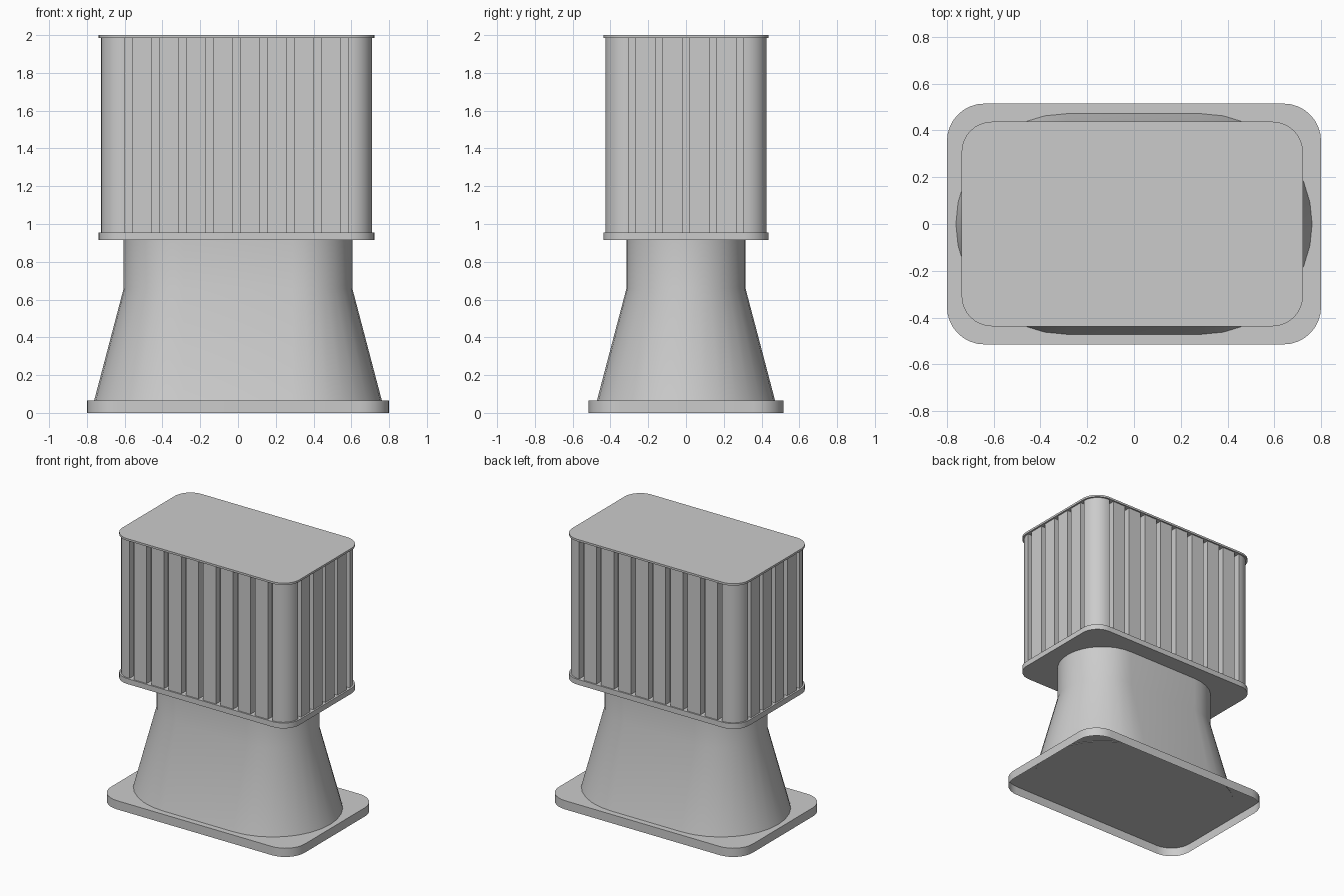
import bpy, bmesh
from math import sin, cos, pi

if "Cube" in bpy.data.objects:
    bpy.data.objects.remove(bpy.data.objects["Cube"])


def rounded_rect(hx, hy, r, cx=0.0, seg=8):
    """Counter-clockwise rounded rectangle, one list of points per corner."""
    corners = []
    for k, (sx, sy) in enumerate([(1, 1), (-1, 1), (-1, -1), (1, -1)]):
        corners.append([(cx + sx * (hx - r) + r * cos(k * pi / 2 + i * pi / 2 / seg),
                         sy * (hy - r) + r * sin(k * pi / 2 + i * pi / 2 / seg))
                        for i in range(seg + 1)])
    return corners


def flat(corners):
    return [p for c in corners for p in c]


def stadium(half_len, r, seg=16):
    """Counter-clockwise slot shape with round ends in x."""
    pts = []
    for s in (1, -1):
        for i in range(seg + 1):
            a = -pi / 2 + pi * i / seg
            pts.append((s * (half_len + r * cos(a)), s * r * sin(a)))
    return pts


def loft(name, sections, bottom=True, top=True):
    """Join (outline, z) sections that share a point count."""
    bm = bmesh.new()
    rings = [[bm.verts.new((x, y, z)) for x, y in pts] for pts, z in sections]
    for a, b in zip(rings, rings[1:]):
        n = len(a)
        for i in range(n):
            j = (i + 1) % n
            bm.faces.new((a[i], a[j], b[j], b[i]))
    if bottom:
        bm.faces.new(rings[0][::-1])
    if top:
        bm.faces.new(rings[-1])
    mesh = bpy.data.meshes.new(name)
    bm.to_mesh(mesh)
    bm.free()
    obj = bpy.data.objects.new(name, mesh)
    bpy.context.collection.objects.link(obj)
    bpy.context.view_layer.objects.active = obj
    bpy.ops.object.select_all(action='DESELECT')
    obj.select_set(True)
    bpy.ops.object.shade_smooth_by_angle(angle=pi / 6)
    return obj


CX = -0.0075      # the upper box sits slightly off centre

# Base plate, open underneath
base = flat(rounded_rect(0.80, 0.515, 0.16))
loft("base_plate", [(base, 0.0), (base, 0.065)], bottom=False)

# Flared foot narrowing to a straight neck
loft("flared_neck", [(stadium(0.29, 0.473), 0.06), (stadium(0.29, 0.315), 0.66),
                     (stadium(0.29, 0.315), 0.93)])

# Flange and lid around the grooved box
rim = flat(rounded_rect(0.73, 0.4375, 0.13, CX))
loft("lower_flange", [(rim, 0.915), (rim, 0.955)])
loft("top_lid", [(rim, 1.985), (rim, 2.0)])

# Grooved box: rounded outline with square notches on every side
HX, HY, DEPTH, HALF, PITCH = 0.7175, 0.427, 0.05, 0.019, 0.143
outline = []
for k, corner in enumerate(rounded_rect(HX, HY, 0.122, CX)):
    outline += corner
    count = 9 if k % 2 == 0 else 5
    for i in range(count):
        c = (i - (count - 1) / 2) * PITCH
        for t, d in ((c - HALF, 0), (c - HALF, DEPTH), (c + HALF, DEPTH), (c + HALF, 0)):
            outline.append([(CX - t, HY - d), (CX - HX + d, -t),
                            (CX + t, -HY + d), (CX + HX - d, t)][k])
loft("grooved_box", [(outline, 0.95), (outline, 1.99)])
